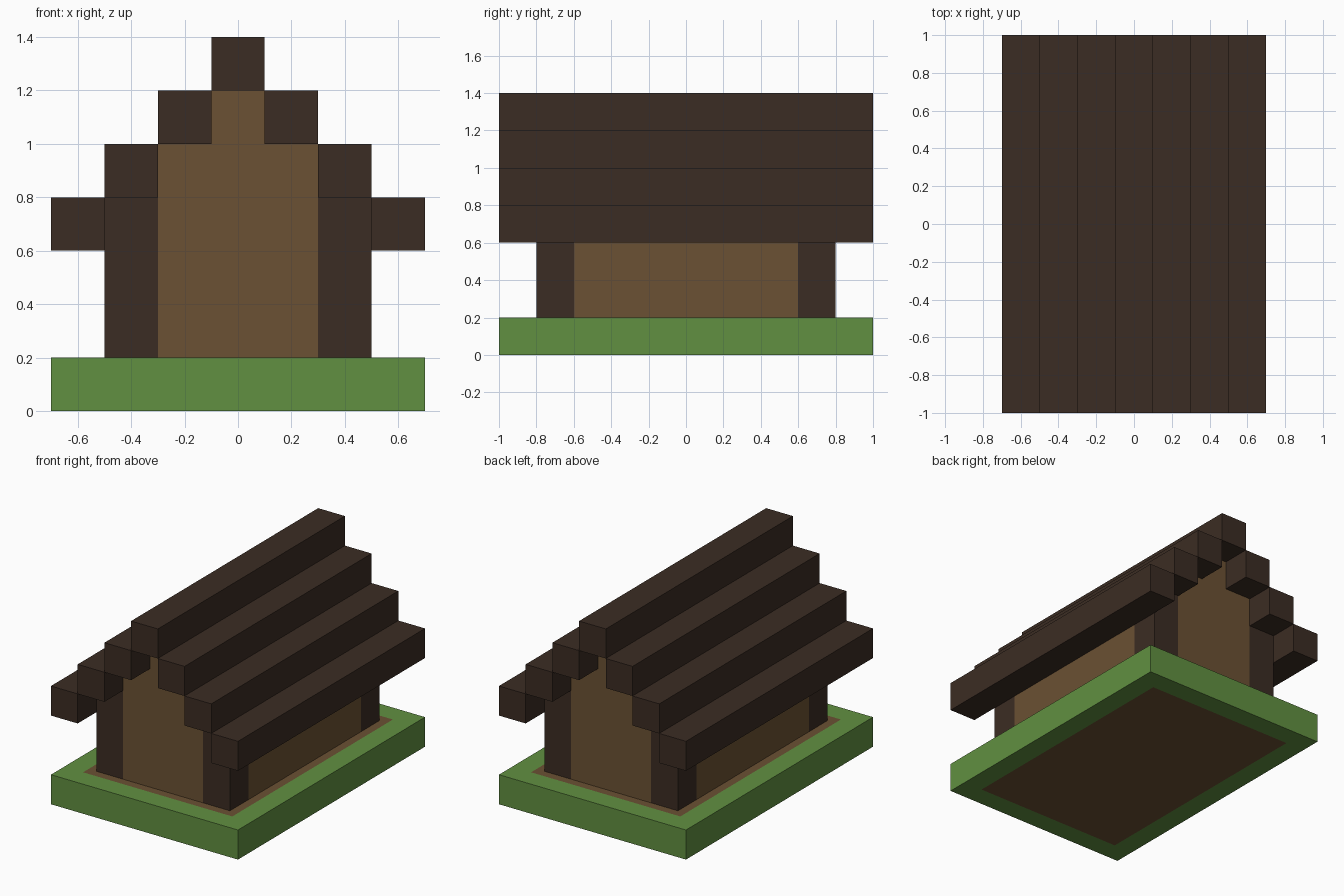
import bpy, bmesh

default = bpy.data.objects.get("Cube")
if default:
    bpy.data.objects.remove(default, do_unlink=True)

U = 0.2  # block size


def make_material(name, srgb):
    linear = [((c / 255 + 0.055) / 1.055) ** 2.4 for c in srgb] + [1]
    mat = bpy.data.materials.new(name)
    mat.use_nodes = True
    mat.diffuse_color = linear
    bsdf = next(n for n in mat.node_tree.nodes if n.type == "BSDF_PRINCIPLED")
    bsdf.inputs["Base Color"].default_value = linear
    return mat


grass = make_material("grass green", (97, 144, 65))
plank = make_material("plank brown", (107, 81, 51))
timber = make_material("dark timber", (59, 44, 35))


def finish(name, bm, *mats):
    bmesh.ops.recalc_face_normals(bm, faces=bm.faces)
    mesh = bpy.data.meshes.new(name)
    bm.to_mesh(mesh)
    bm.free()
    for mat in mats:
        mesh.materials.append(mat)
    obj = bpy.data.objects.new(name, mesh)
    bpy.context.collection.objects.link(obj)
    return obj


def box_mesh(center, size):
    bm = bmesh.new()
    bmesh.ops.create_cube(bm, size=1)
    bmesh.ops.scale(bm, vec=size, verts=bm.verts)
    bmesh.ops.translate(bm, vec=center, verts=bm.verts)
    return bm


def box(name, center, size, mat):
    return finish(name, box_mesh(center, size), mat)


# Grass base with the plank floor let into it
bm = box_mesh((0, 0, U / 2), (7 * U, 10 * U, U))
bm.normal_update()
floor = [f for f in bm.faces if abs(f.normal.z) > 0.9]
bmesh.ops.inset_individual(bm, faces=floor, thickness=U)
for face in floor:
    face.material_index = 1
finish("grass_base_and_floor", bm, grass, plank)

# Side walls and corner posts
for side, sx in (("right", -1), ("left", 1)):
    box(f"{side}_wall", (sx * 2 * U, 0, 2.5 * U), (U, 6 * U, 3 * U), plank)
    for end, sy in (("front", -1), ("back", 1)):
        box(f"{end}_{side}_post", (sx * 2 * U, sy * 3.5 * U, 2.5 * U),
            (U, U, 3 * U), timber)

# Stepped gable walls
half_profile = [(1.5, 1), (1.5, 5), (0.5, 5), (0.5, 6)]
profile = half_profile + [(-x, z) for x, z in reversed(half_profile)]
for end, y in (("front", -4), ("back", 3)):
    bm = bmesh.new()
    face = bm.faces.new([bm.verts.new((x * U, y * U, z * U)) for x, z in profile])
    extruded = bmesh.ops.extrude_face_region(bm, geom=[face], use_keep_orig=True)
    moved = [v for v in extruded["geom"] if isinstance(v, bmesh.types.BMVert)]
    bmesh.ops.translate(bm, vec=(0, U, 0), verts=moved)
    finish(f"{end}_gable", bm, plank)

# Stepped roof beams, ridge in the middle
for step in range(-3, 4):
    side = "ridge" if step == 0 else "left" if step > 0 else "right"
    box(f"roof_beam_{side}_{abs(step)}", (step * U, 0, (6.5 - abs(step)) * U),
        (U, 10 * U, U), timber)
